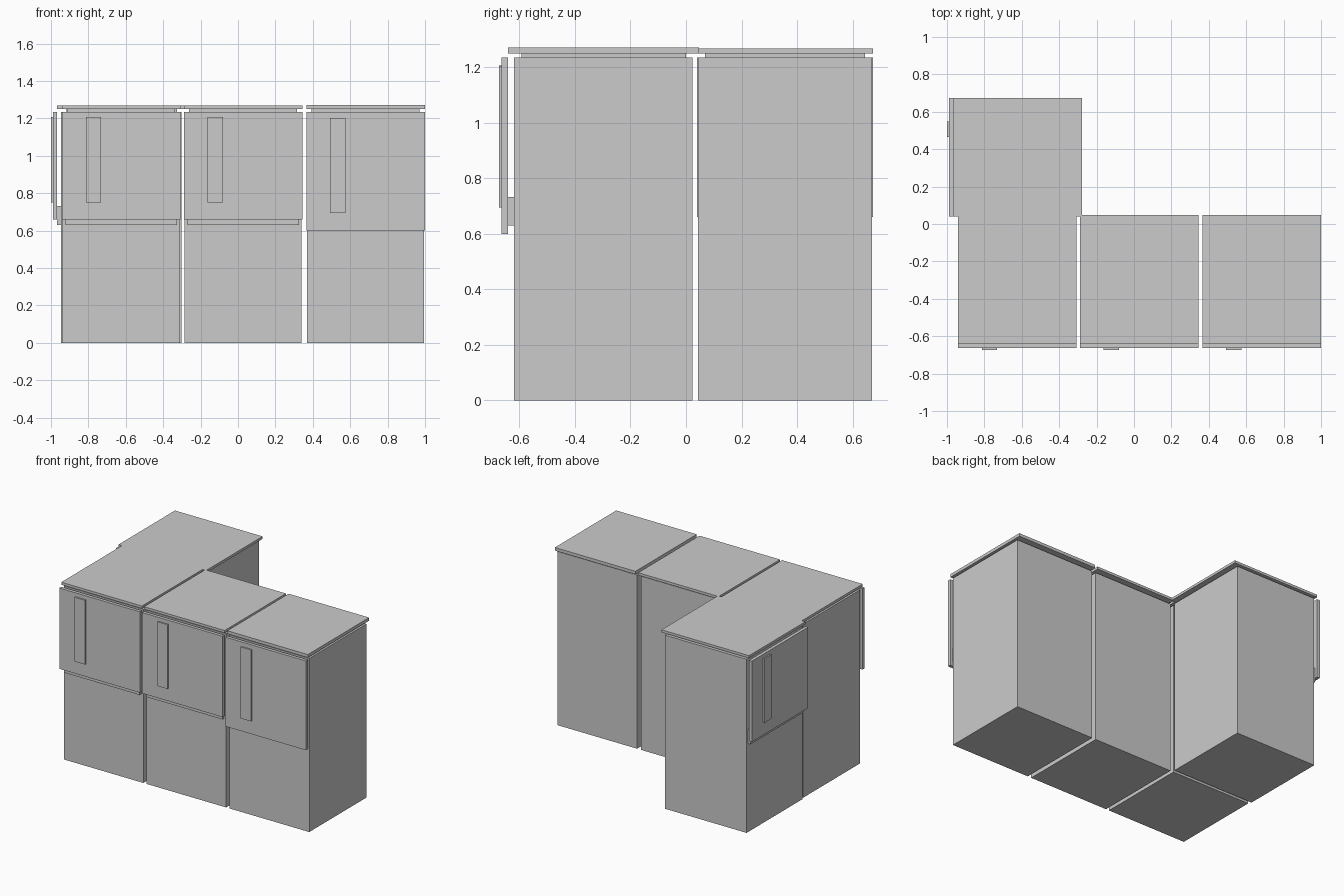
import bpy, math
from mathutils import Matrix, Vector

if "Cube" in bpy.data.objects:
    bpy.data.objects.remove(bpy.data.objects["Cube"])

# One plain grey for the whole kitchen run
grey = bpy.data.materials.new("plain grey")
grey.diffuse_color = (0.6, 0.6, 0.6, 1)
grey.use_nodes = True
grey.node_tree.nodes["Principled BSDF"].inputs["Base Color"].default_value = grey.diffuse_color


def box(name, frame, xs, ys, zs):
    """Axis-aligned box in the cabinet's own frame, baked into place."""
    bpy.ops.mesh.primitive_cube_add(size=1)
    ob = bpy.context.object
    ob.name = name
    lo, hi = Vector((xs[0], ys[0], zs[0])), Vector((xs[1], ys[1], zs[1]))
    size = Matrix.Diagonal((*(hi - lo), 1))
    ob.data.transform(frame @ Matrix.Translation((lo + hi) / 2) @ size)
    ob.data.materials.append(grey)


def cabinet(name, x, y, angle, door_bottom, handle_z, top):
    """Cabinet whose body front is at local y = 0, facing local -y."""
    frame = Matrix.Translation((x, y, 0)) @ Matrix.Rotation(angle, 4, 'Z')
    # Carcass
    box(name + "_body", frame, (-0.313, 0.313), (0, 0.643), (0, 1.235))
    # Recessed spacer and worktop
    box(name + "_top_spacer", frame, (-0.288, 0.288), (0.028, 0.62), (1.235, 1.25))
    box(name + "_worktop", frame, (-0.317, 0.317), (-0.022, 0.667), (1.25, top))
    # Rail behind the door, door panel and upright handle
    box(name + "_door_rail", frame, (-0.298, 0.298), (-0.021, 0), (0.63, 0.733))
    box(name + "_door", frame, (-0.317, 0.317), (-0.044, -0.021), (door_bottom, 1.235))
    box(name + "_handle", frame, (-0.19, -0.108), (-0.054, -0.044), handle_z)


# Front row
cabinet("left_cabinet", -0.624, -0.62, 0, 0.66, (0.75, 1.207), 1.268)
cabinet("middle_cabinet", 0.027, -0.62, 0, 0.66, (0.75, 1.207), 1.268)
cabinet("right_cabinet", 0.682, -0.62, 0, 0.60, (0.695, 1.203), 1.272)
# Rear cabinet turned to face left
cabinet("rear_cabinet", -0.946, 0.357, -math.pi / 2, 0.66, (0.75, 1.207), 1.268)
